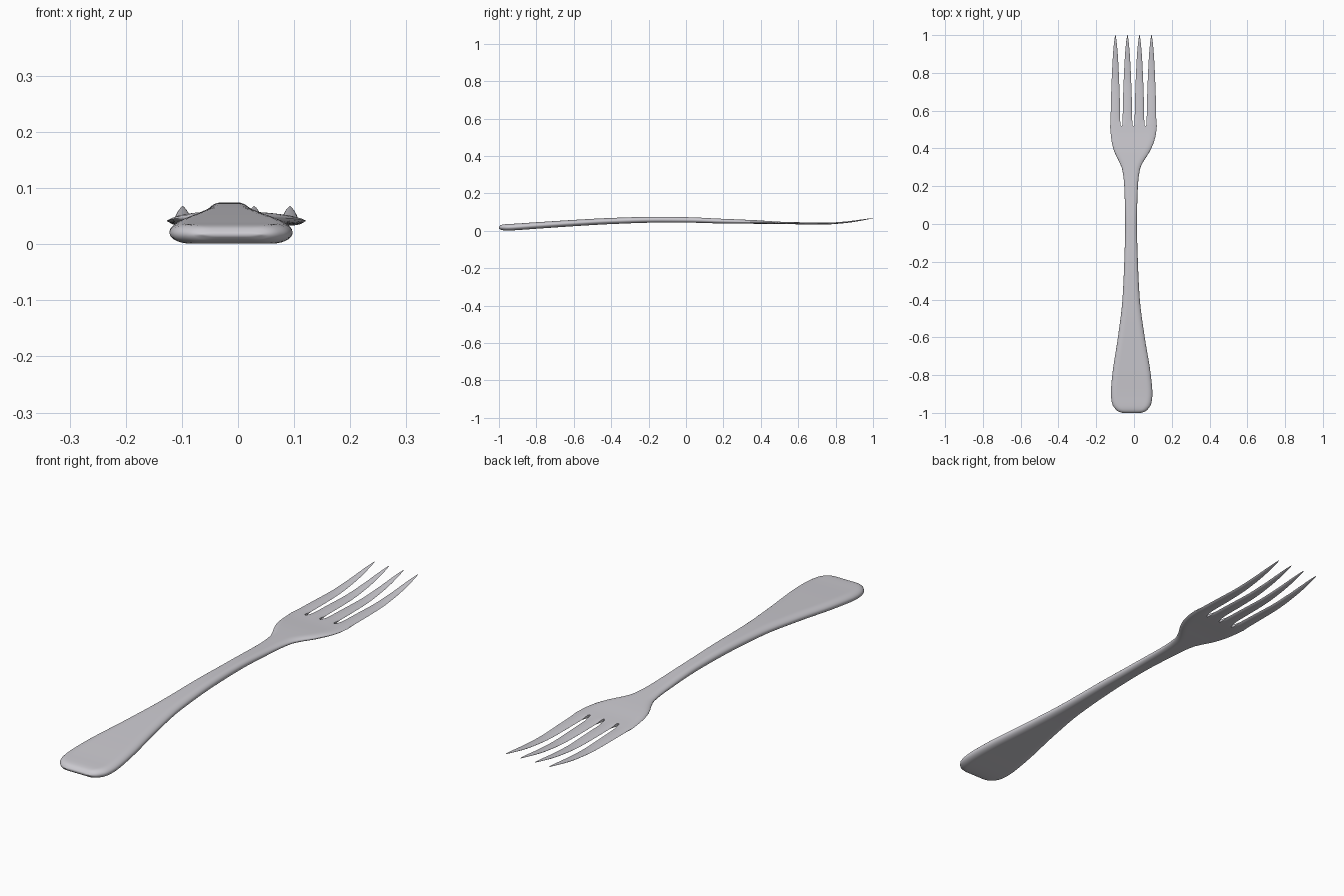
import bpy, bmesh, math

if "Cube" in bpy.data.objects:
    bpy.data.objects.remove(bpy.data.objects["Cube"])

# Smooth monotone interpolation through (y, value) stations
def curve(pts):
    n = len(pts)
    d = [(pts[i+1][1]-pts[i][1])/(pts[i+1][0]-pts[i][0]) for i in range(n-1)]
    m = [d[0]] + [2*a*b/(a+b) if a*b > 0 else 0 for a, b in zip(d, d[1:])] + [d[-1]]
    def f(y):
        i = 0
        while i < n-2 and y > pts[i+1][0]:
            i += 1
        h = pts[i+1][0]-pts[i][0]
        t = min(1, max(0, (y-pts[i][0])/h))
        return ((2*t**3-3*t*t+1)*pts[i][1] + (t**3-2*t*t+t)*h*m[i]
                + (3*t*t-2*t**3)*pts[i+1][1] + (t**3-t*t)*h*m[i+1])
    return f

def smooth(a, b, y):
    t = min(1, max(0, (y-a)/(b-a)))
    return t*t*(3-2*t)

width = curve([(-1, .05), (-.992, .072), (-.98, .086), (-.95, .104), (-.9, .110), (-.8, .102),
               (-.6, .071), (-.4, .046), (-.2, .036), (0, .031), (.2, .036), (.29, .047),
               (.33, .064), (.38, .092), (.44, .113), (.5, .122), (.54, .123)])
thick = curve([(-1, .003), (-.99, .0125), (-.97, .0165), (-.94, .0175), (-.6, .0168), (-.15, .0155),
               (.2, .0125), (.35, .010), (.5, .0062), (.7, .005), (.9, .0038), (1, .001)])
height = curve([(-1, .0175), (-.95, .0185), (-.8, .028), (-.6, .041), (-.4, .052), (-.15, .059), (0, .058),
                (.2, .051), (.4, .046), (.5, .042), (.6, .040), (.74, .038), (.85, .045), (1, .067)])
tine_w = curve([(.5, .0288), (.52, .0288), (.526, .0268), (.54, .0258), (.65, .0235), (.8, .018),
                (.9, .0125), (.97, .006), (1, .0012)])
centre = curve([(-1, -.012), (-.2, -.0155), (.3, -.0155), (.5, -.003), (1, -.003)])

ROOT = .52
TINES = [-.0955, -.0318, .0318, .0955]
LOCAL = [math.sin(math.radians(a)) for a in range(-90, 91, 30)]
K = len(LOCAL)
N = K*len(TINES)

rows = [-1, -.998, -.994, -.988, -.98, -.97, -.96, -.945, -.93, -.91]
rows += [-.88 + .04*i for i in range(29)]
rows += [.26 + .02*i for i in range(13)]
rows += [ROOT, .523, .526, .532, .54, .55, .565]
rows += [.59 + .025*i for i in range(16)] + [.982, 1]

# One skin: columns across the body that separate into four tines
bm = bmesh.new()
grid = []
for y in rows:
    w, h, zc, xc, tw = width(y), thick(y), height(y), centre(y), tine_w(y)
    split = smooth(.3, .5, y)
    round_tine = smooth(ROOT-.005, .57, y)
    r = min(.03, .6*w)
    row = []
    for i in range(N):
        t = LOCAL[i % K]
        xt = TINES[i//K] + tw*t
        if y < ROOT:
            xt *= w/(TINES[-1]+tw)
        x = w*math.sin(math.pi*(i/(N-1)-.5))*(1-split) + xt*split
        d = min(1, max(0, (w-abs(x))/r))
        body = math.sqrt(max(0, 1-(1-d)**2))
        tine = math.sqrt(max(0, 1-t*t))
        dz = h*(body*(1-round_tine) + tine*round_tine)
        row.append((bm.verts.new((x+xc, y, zc+dz)), bm.verts.new((x+xc, y, zc-dz))))
    grid.append(row)

for j in range(len(rows)-1):
    a, b = grid[j], grid[j+1]
    forked = rows[j] >= ROOT-1e-6
    for i in range(N-1):
        web = i % K == K-1
        if web and forked:
            # inner walls of the slot
            bm.faces.new((a[i][0], a[i][1], b[i][1], b[i][0]))
            bm.faces.new((a[i+1][1], a[i+1][0], b[i+1][0], b[i+1][1]))
        else:
            bm.faces.new((a[i][0], a[i+1][0], b[i+1][0], b[i][0]))
            bm.faces.new((a[i+1][1], a[i][1], b[i][1], b[i+1][1]))
        # slot bottom
        if web and abs(rows[j]-ROOT) < 1e-6:
            bm.faces.new((a[i][0], a[i][1], a[i+1][1], a[i+1][0]))
    for i in (0, N-1):
        bm.faces.new((a[i][0], a[i][1], b[i][1], b[i][0]))
# handle end and tine tips
for row, forked in ((grid[0], False), (grid[-1], True)):
    for i in range(N-1):
        if not (forked and i % K == K-1):
            bm.faces.new((row[i][0], row[i][1], row[i+1][1], row[i+1][0]))

bmesh.ops.remove_doubles(bm, verts=bm.verts, dist=1e-5)
bmesh.ops.recalc_face_normals(bm, faces=bm.faces)
me = bpy.data.meshes.new("fork")
bm.to_mesh(me)
bm.free()
fork = bpy.data.objects.new("fork", me)
bpy.context.collection.objects.link(fork)

mat = bpy.data.materials.new("silver grey")
mat.diffuse_color = (.60, .59, .63, 1)
mat.use_nodes = True
mat.node_tree.nodes["Principled BSDF"].inputs["Base Color"].default_value = mat.diffuse_color
me.materials.append(mat)

bpy.context.view_layer.objects.active = fork
fork.select_set(True)
bpy.ops.object.shade_smooth_by_angle(angle=math.radians(50))
